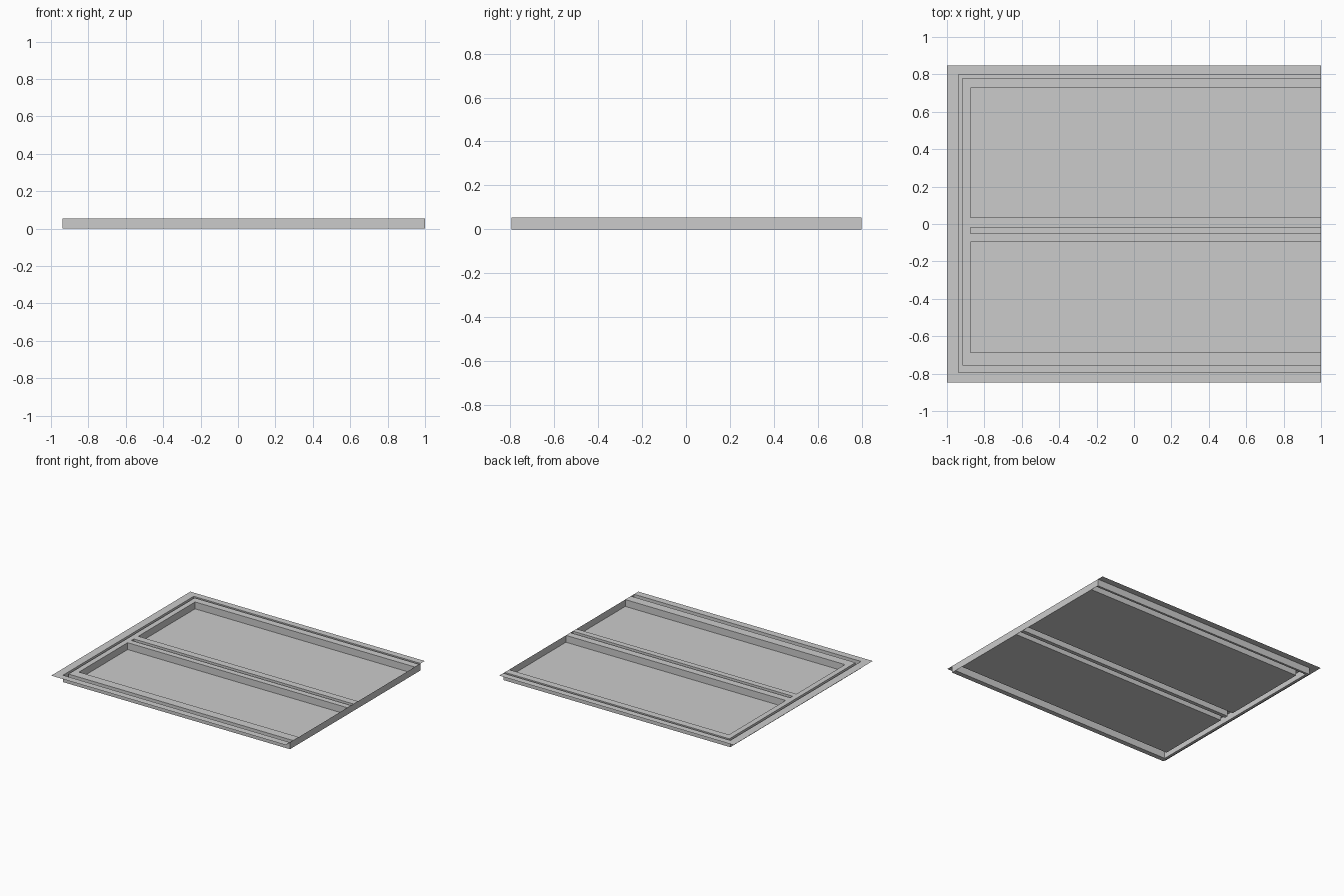
import bpy, bmesh

if "Cube" in bpy.data.objects:
    bpy.data.objects.remove(bpy.data.objects["Cube"])

H = 0.053                      # overall height of the pressed sheet
XS = [-1, -0.937, -0.917, -0.875, 1]
YS = [-0.848, -0.795, -0.757, -0.688, -0.095, -0.05, -0.02, 0.035, 0.727, 0.781, 0.798, 0.848]
# raised (1) or sunk (0) strips across the depth: flange, groove, rib, panel, twin bars, panel, rib, groove, flange
ROW = [1, 0, 1, 0, 1, 0, 1, 0, 1, 0, 1]


def level(i, j):
    """Height of one cell: the nested rim wraps around the left end."""
    ring = min(i, j, len(ROW) - 1 - j)
    if ring < 3:
        return (H, 0.0, H)[ring]
    return H * ROW[j]


def finish(name, bm):
    bmesh.ops.remove_doubles(bm, verts=bm.verts, dist=1e-5)
    me = bpy.data.meshes.new(name)
    bm.to_mesh(me)
    bm.free()
    ob = bpy.data.objects.new(name, me)
    bpy.context.collection.objects.link(ob)


def quad(bm, *pts):
    bm.faces.new([bm.verts.new(p) for p in pts])


# Tray sheet: level strips joined by upright walls
bm = bmesh.new()
nx, ny = len(XS) - 1, len(YS) - 1
for i in range(nx):
    for j in range(ny):
        x0, x1, y0, y1 = XS[i], XS[i + 1], YS[j], YS[j + 1]
        z = level(i, j)
        quad(bm, (x0, y0, z), (x1, y0, z), (x1, y1, z), (x0, y1, z))
        if i + 1 < nx and level(i + 1, j) != z:
            w = level(i + 1, j)
            quad(bm, (x1, y0, z), (x1, y0, w), (x1, y1, w), (x1, y1, z))
        if j + 1 < ny and level(i, j + 1) != z:
            w = level(i, j + 1)
            quad(bm, (x0, y1, z), (x1, y1, z), (x1, y1, w), (x0, y1, w))
finish("tray_sheet", bm)

# Upright wall closing the right end
bm = bmesh.new()
quad(bm, (1, YS[1], 0), (1, YS[-2], 0), (1, YS[-2], H), (1, YS[1], H))
finish("end_wall", bm)
